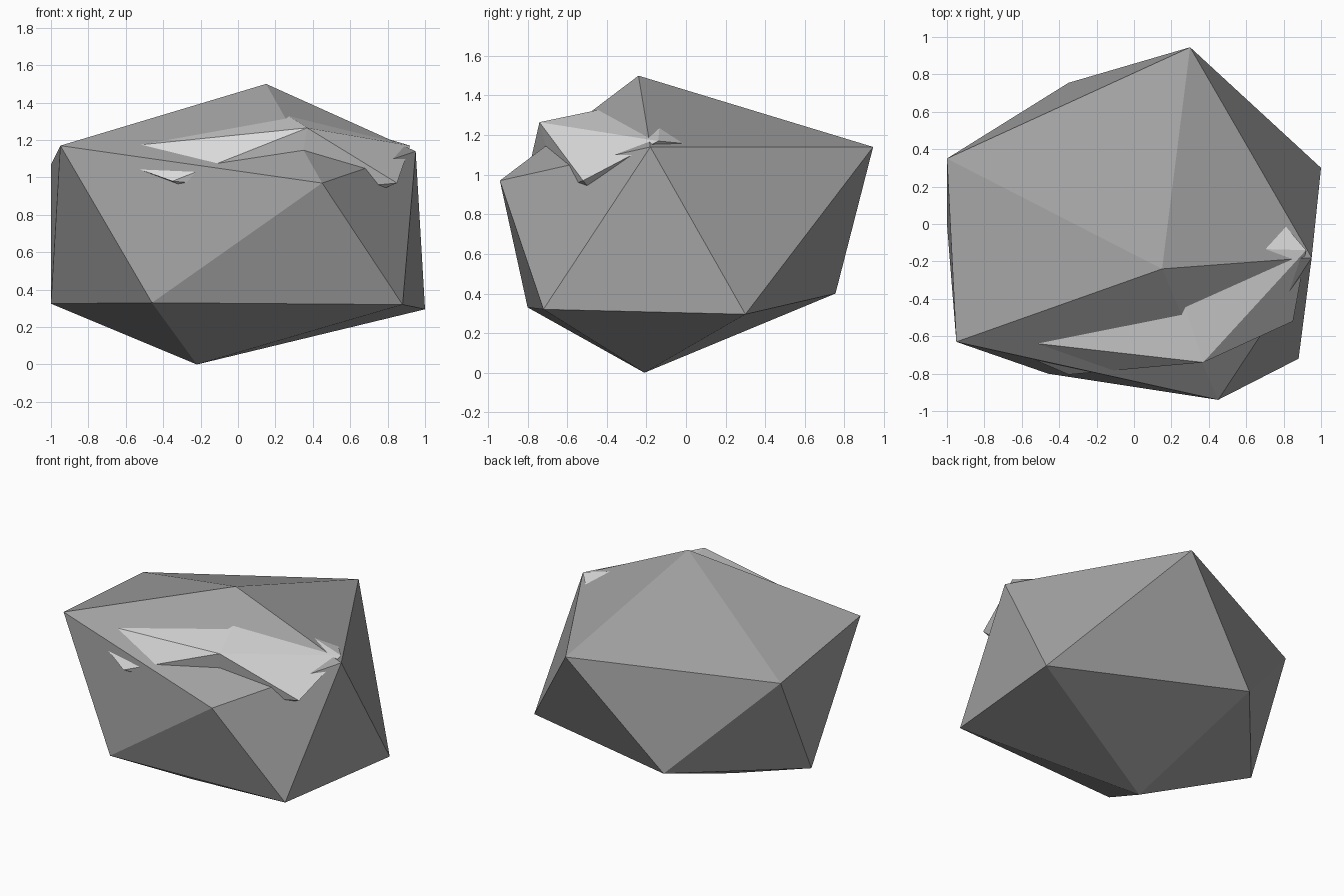
import bpy, bmesh

if "Cube" in bpy.data.objects:
    bpy.data.objects.remove(bpy.data.objects["Cube"])


def material(name, grey):
    mat = bpy.data.materials.new(name)
    mat.diffuse_color = (grey, grey, grey, 1)
    mat.use_nodes = True
    mat.node_tree.nodes["Principled BSDF"].inputs["Base Color"].default_value = mat.diffuse_color
    return mat


def faceted_hull(name, points, mat):
    """Flat-shaded convex stone from its corner points."""
    bm = bmesh.new()
    for p in points:
        bm.verts.new(p)
    bmesh.ops.convex_hull(bm, input=bm.verts[:])
    finish(name, bm, mat)


def finish(name, bm, mat):
    bmesh.ops.recalc_face_normals(bm, faces=bm.faces[:])
    mesh = bpy.data.meshes.new(name)
    bm.to_mesh(mesh)
    bm.free()
    mesh.materials.append(mat)
    bpy.context.collection.objects.link(bpy.data.objects.new(name, mesh))


rock_grey = material("rock_grey", 0.36)
pale_grey = material("pale_grey", 0.70)

# Boulder: a distorted icosahedron (two rings of five, a peak and a foot)
peak, foot = (0.15, -0.24, 1.50), (-0.22, -0.21, 0.0)
upper = [(-0.95, -0.63, 1.17), (0.45, -0.94, 0.97), (0.95, -0.18, 1.14),
         (0.30, 0.945, 1.14), (-1.0, 0.35, 1.07)]
lower = [(-0.46, -0.80, 0.33), (0.88, -0.72, 0.32), (1.0, 0.30, 0.295),
         (-0.35, 0.755, 0.40), (-1.0, 0.0, 0.325)]
bm = bmesh.new()
top, bottom = bm.verts.new(peak), bm.verts.new(foot)
up = [bm.verts.new(p) for p in upper]
low = [bm.verts.new(p) for p in lower]
for i in range(5):
    j = (i + 1) % 5
    bm.faces.new((top, up[i], up[j]))
    bm.faces.new((up[i], low[i], up[j]))
    bm.faces.new((up[j], low[i], low[j]))
    bm.faces.new((bottom, low[j], low[i]))
finish("boulder", bm, rock_grey)

# Pale stone embedded in the boulder, with its corners breaking the surface
faceted_hull("embedded_stone", [
    (0.37, -0.74, 1.265),    # front lip
    (-0.35, -0.805, 0.98),   # left shard
    (-0.81, -0.606, 1.145),  # buried left end
    (0.17, -0.12, 1.395),    # buried top
    (0.92, -0.14, 1.17),     # right spike
    (0.56, 0.28, 1.13),      # buried back
    (0.85, -0.52, 0.97),     # right lip
    (0.79, -0.49, 0.955),    # right lip underside
    (0.31, -0.65, 0.92),     # front underside
    (0.2, -0.3, 0.7),        # buried base
], pale_grey)
